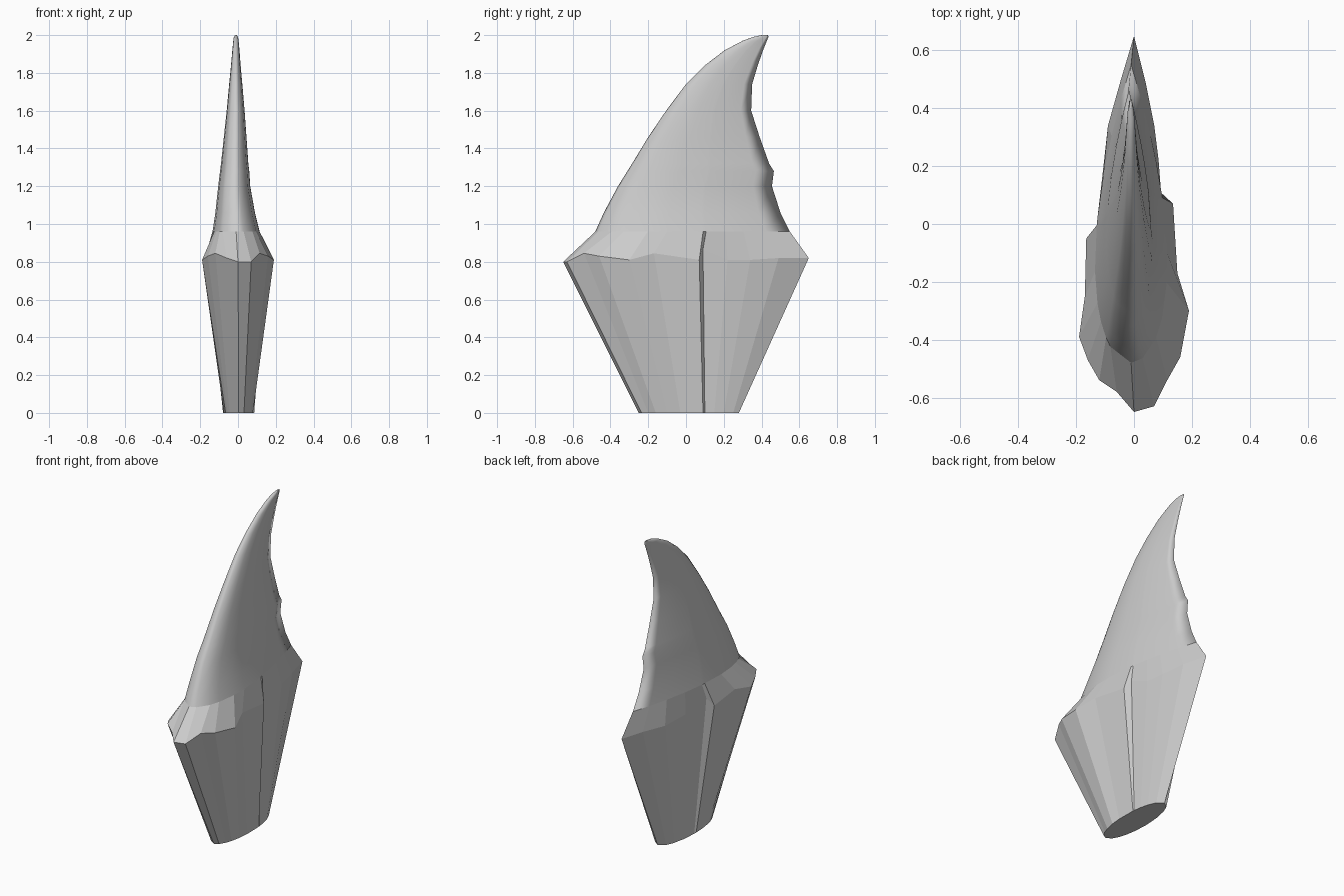
import bpy, bmesh, math

# Rim where the faceted root meets the blade: x, y, z, y of matching base point
RIM = [
    (0.0, -0.65, 0.80, -0.25), (0.07, -0.63, 0.80, -0.235), (0.115, -0.54, 0.845, -0.20),
    (0.16, -0.46, 0.83, -0.16), (0.19, -0.30, 0.81, -0.10), (0.15, -0.17, 0.845, -0.03),
    (0.135, 0.07, 0.81, 0.09), (0.095, 0.09, 0.865, 0.10), (0.085, 0.22, 0.81, 0.15),
    (0.07, 0.34, 0.81, 0.20), (0.04, 0.49, 0.82, 0.25),
    (0.0, 0.65, 0.82, 0.28),
    (-0.045, 0.50, 0.82, 0.25), (-0.09, 0.34, 0.81, 0.20), (-0.11, 0.16, 0.82, 0.12),
    (-0.13, -0.02, 0.86, 0.03), (-0.165, -0.05, 0.81, 0.01), (-0.17, -0.25, 0.84, -0.07),
    (-0.19, -0.39, 0.81, -0.13), (-0.16, -0.47, 0.83, -0.17), (-0.12, -0.54, 0.845, -0.20),
    (-0.06, -0.58, 0.82, -0.23),
]

# Blade sections: z, leading y, trailing y, left x, right x
BLADE = [
    (0.96, -0.48, 0.55, -0.135, 0.115), (1.06, -0.435, 0.50, -0.12, 0.09),
    (1.20, -0.36, 0.455, -0.105, 0.065), (1.28, -0.31, 0.465, -0.095, 0.06),
    (1.32, -0.285, 0.44, -0.09, 0.055), (1.46, -0.20, 0.39, -0.075, 0.045),
    (1.60, -0.105, 0.345, -0.06, 0.035), (1.74, 0.0, 0.35, -0.047, 0.023),
    (1.84, 0.10, 0.38, -0.037, 0.014), (1.92, 0.205, 0.408, -0.03, 0.008),
    (1.97, 0.30, 0.428, -0.025, 0.003), (1.99, 0.355, 0.436, -0.022, 0.0),
    (2.00, 0.40, 0.435, -0.016, -0.006),
]


def base_point(x, yb):
    s = (yb - 0.015) / 0.265
    w = 0.083 * math.sqrt(max(0.0, 1 - s * s))
    return (0.004 + math.copysign(w, x), yb, 0.0)


def blade_ring(z, y0, y1, xl, xr):
    # Teardrop section: round leading edge, thin trailing edge
    xc, hw = (xl + xr) / 2, (xr - xl) / 2
    ring = []
    for x, y, _, _ in RIM:
        t = (y + 0.65) / 1.30
        w = 0.0 if x == 0 else 2.6 * math.sqrt(t) * (1 - t) * hw
        ring.append((xc + math.copysign(w, x), y0 + t * (y1 - y0), z))
    return ring


rings = [[base_point(x, yb) for x, _, _, yb in RIM], [p[:3] for p in RIM]]
rings += [blade_ring(*b) for b in BLADE]

# Loft base, rim and blade sections; root facets stay flat, blade is smooth
bm = bmesh.new()
loops = [[bm.verts.new(p) for p in r] for r in rings]
n = len(RIM)
for k in range(len(loops) - 1):
    for i in range(n):
        j = (i + 1) % n
        f = bm.faces.new((loops[k][i], loops[k][j], loops[k + 1][j], loops[k + 1][i]))
        f.smooth = k > 1
bm.faces.new(loops[0][::-1])
bm.faces.new(loops[-1])
bmesh.ops.recalc_face_normals(bm, faces=bm.faces)

mesh = bpy.data.meshes.new("curved_fin")
bm.to_mesh(mesh)
bm.free()
fin = bpy.data.objects.new("curved_fin", mesh)
bpy.context.collection.objects.link(fin)
